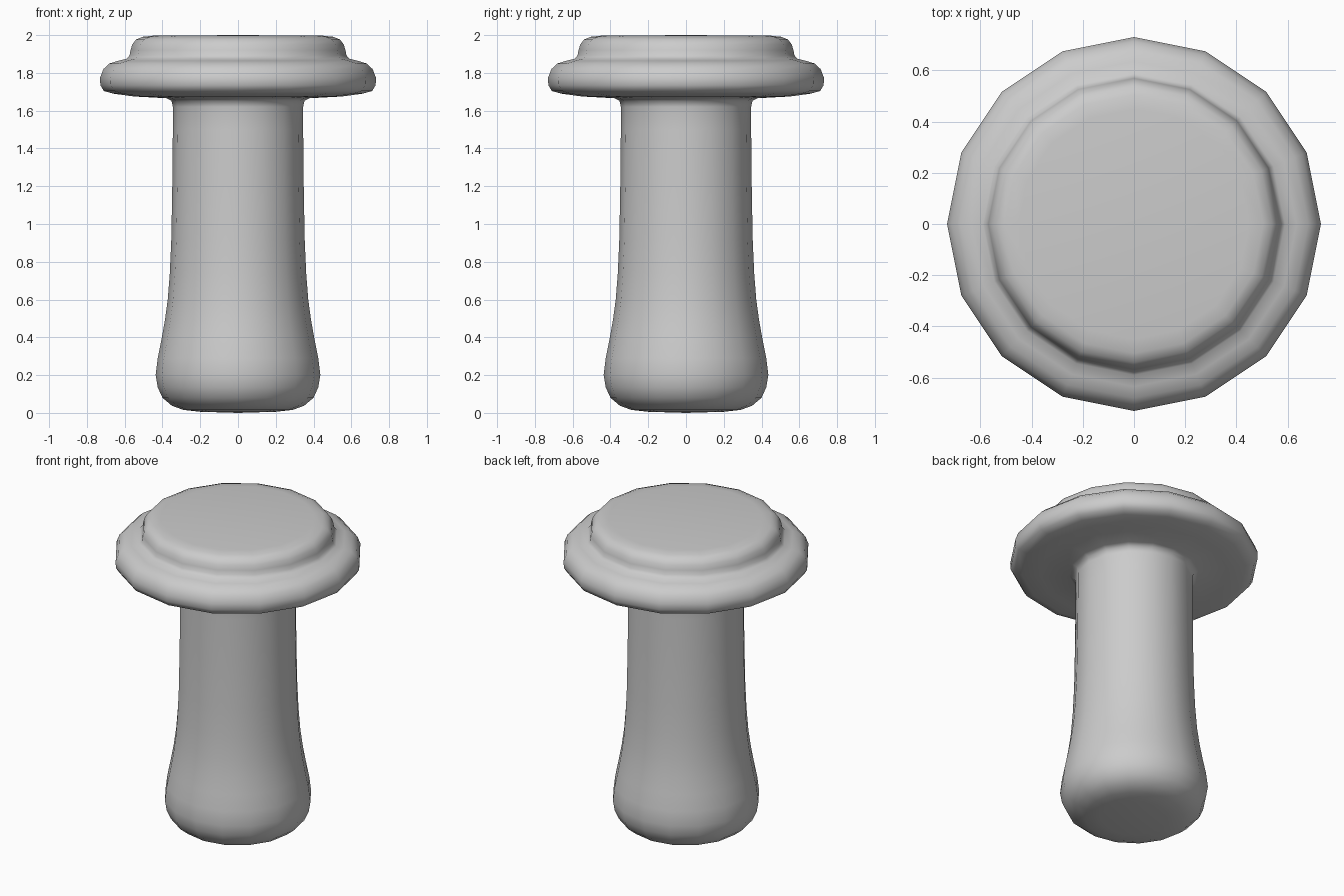
import bpy, bmesh
from math import cos, sin, tau

if "Cube" in bpy.data.objects:
    bpy.data.objects.remove(bpy.data.objects["Cube"])

SIDES = 16


def lathe(name, profile):
    """Revolve a (radius, height) profile; end points on the axis become poles."""
    bm = bmesh.new()
    rings = []
    for r, z in profile:
        if r == 0:
            rings.append([bm.verts.new((0, 0, z))] * SIDES)
        else:
            rings.append([bm.verts.new((r * cos(tau * i / SIDES), r * sin(tau * i / SIDES), z))
                          for i in range(SIDES)])
    for low, high in zip(rings, rings[1:]):
        for i in range(SIDES):
            j = (i + 1) % SIDES
            corners = list(dict.fromkeys((low[i], low[j], high[j], high[i])))
            bm.faces.new(corners)
    bmesh.ops.recalc_face_normals(bm, faces=bm.faces)
    for f in bm.faces:
        f.smooth = True
    mesh = bpy.data.meshes.new(name)
    bm.to_mesh(mesh)
    bm.free()
    obj = bpy.data.objects.new(name, mesh)
    bpy.context.collection.objects.link(obj)
    return obj


# Rounded foot, slim stem, wide rim and raised cap as one continuous turned piece
profile = [
    (0, 0), (0.2, 0.006), (0.29, 0.016), (0.35, 0.038), (0.40, 0.08), (0.425, 0.135),
    (0.436, 0.20), (0.425, 0.29), (0.405, 0.39), (0.387, 0.49), (0.372, 0.60),
    (0.361, 0.74), (0.353, 0.92), (0.348, 1.2), (0.345, 1.5), (0.345, 1.62),
    (0.352, 1.652), (0.38, 1.666), (0.55, 1.675), (0.66, 1.69), (0.71, 1.704),
    (0.729, 1.735), (0.73, 1.775), (0.713, 1.82), (0.68, 1.85), (0.635, 1.864),
    (0.59, 1.875), (0.574, 1.893), (0.569, 1.92), (0.56, 1.95), (0.54, 1.977),
    (0.505, 1.991), (0.45, 1.997), (0, 2.0),
]
lathe("turned_peg", profile)
